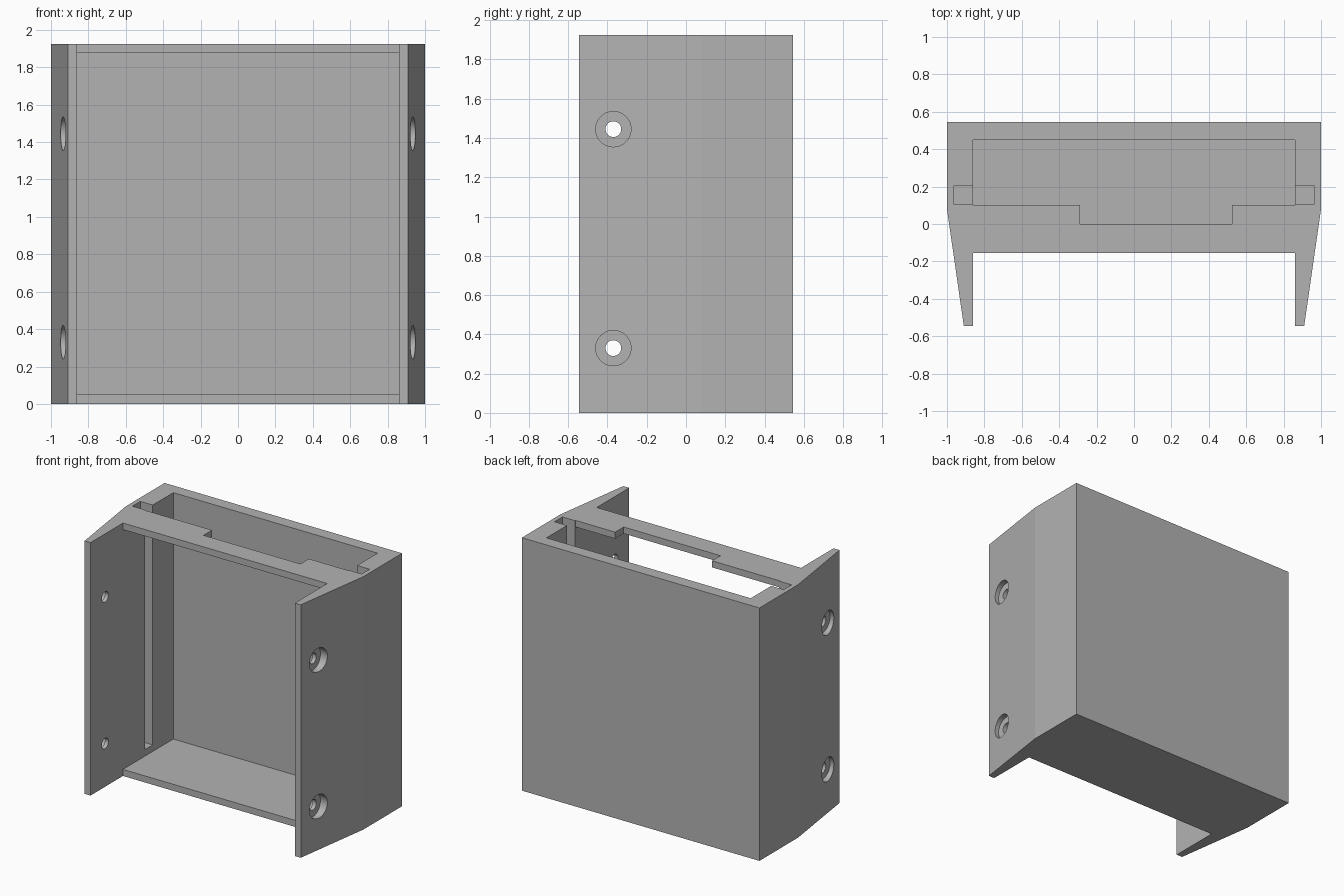
import bpy, bmesh, math
from mathutils import Matrix, Vector

if "Cube" in bpy.data.objects:
    bpy.data.objects.remove(bpy.data.objects["Cube"])

H = 1.925          # overall height
IN = 0.86          # inner half width

grey = bpy.data.materials.new("plain grey")
grey.diffuse_color = (0.45, 0.45, 0.45, 1)
grey.use_nodes = True
grey.node_tree.nodes["Principled BSDF"].inputs["Base Color"].default_value = grey.diffuse_color


def prism(name, pts, axis, lo, hi):
    """Extrude a profile along z (points are x, y) or along x (points are y, z)."""
    place = (lambda p: (p[0], p[1], lo)) if axis == "z" else (lambda p: (lo, p[0], p[1]))
    bm = bmesh.new()
    face = bm.faces.new([bm.verts.new(place(p)) for p in pts])
    new = bmesh.ops.extrude_face_region(bm, geom=[face])["geom"]
    shift = Vector((0, 0, hi - lo)) if axis == "z" else Vector((hi - lo, 0, 0))
    bmesh.ops.translate(bm, vec=shift, verts=[v for v in new if isinstance(v, bmesh.types.BMVert)])
    bmesh.ops.recalc_face_normals(bm, faces=bm.faces)
    return to_object(name, bm)


def rod(name, radius, lo, hi, y, z):
    """Cylinder along x."""
    bm = bmesh.new()
    turn = Matrix.Translation(((lo + hi) / 2, y, z)) @ Matrix.Rotation(math.pi / 2, 4, "Y")
    bmesh.ops.create_cone(bm, cap_ends=True, segments=48, radius1=radius, radius2=radius,
                          depth=hi - lo, matrix=turn)
    return to_object(name, bm)


def to_object(name, bm):
    mesh = bpy.data.meshes.new(name)
    bm.to_mesh(mesh)
    bm.free()
    mesh.materials.append(grey)
    ob = bpy.data.objects.new(name, mesh)
    bpy.context.collection.objects.link(ob)
    return ob


def cut(target, cutter):
    mod = target.modifiers.new("cut", "BOOLEAN")
    mod.operation, mod.solver, mod.object = "DIFFERENCE", "EXACT", cutter
    bpy.context.view_layer.objects.active = target
    bpy.ops.object.modifier_apply(modifier=mod.name)
    bpy.data.objects.remove(cutter, do_unlink=True)


# Outer body with side cheeks tapering towards the front
half = [(0.91, -0.545), (1, 0.08), (1, 0.545)]
body = prism("bracket_body", half + [(-x, y) for x, y in reversed(half)], "z", 0, H)

# Front gap between the cheeks and the inner cavity, leaving floor and top plates
cut(body, prism("cavity_cutter", [
    (-0.8, -0.2), (-0.155, -0.2), (-0.155, 0.05), (0.45, 0.05), (0.45, 1.875),
    (-0.155, 1.875), (-0.155, 2.2), (-0.8, 2.2)], "x", -IN, IN))

# Stepped opening in the top plate
cut(body, prism("opening_cutter", [
    (-IN, 0.45), (-IN, 0.102), (-0.29, 0.102), (-0.29, 0.0),
    (0.525, 0.0), (0.525, 0.102), (IN, 0.102), (IN, 0.45)], "z", 1.8, 2.2))

# Vertical guide slots in both inner walls
slot = [(-0.965, 0.108), (0.965, 0.108), (0.965, 0.203), (-0.965, 0.203)]
cut(body, prism("slot_cutter", slot, "z", 0.1, 2.2))

# Counterbored screw holes through both cheeks
for z in (0.33, 1.445):
    cut(body, rod("hole_cutter", 0.04, -1.2, 1.2, -0.37, z))
    for lo, hi in ((0.89, 1.2), (-1.2, -0.89)):
        cut(body, rod("counterbore_cutter", 0.09, lo, hi, -0.37, z))

# Smooth hole walls, crisp edges elsewhere
bpy.ops.object.select_all(action="DESELECT")
body.select_set(True)
bpy.context.view_layer.objects.active = body
bpy.ops.object.shade_smooth_by_angle(angle=math.radians(8))
